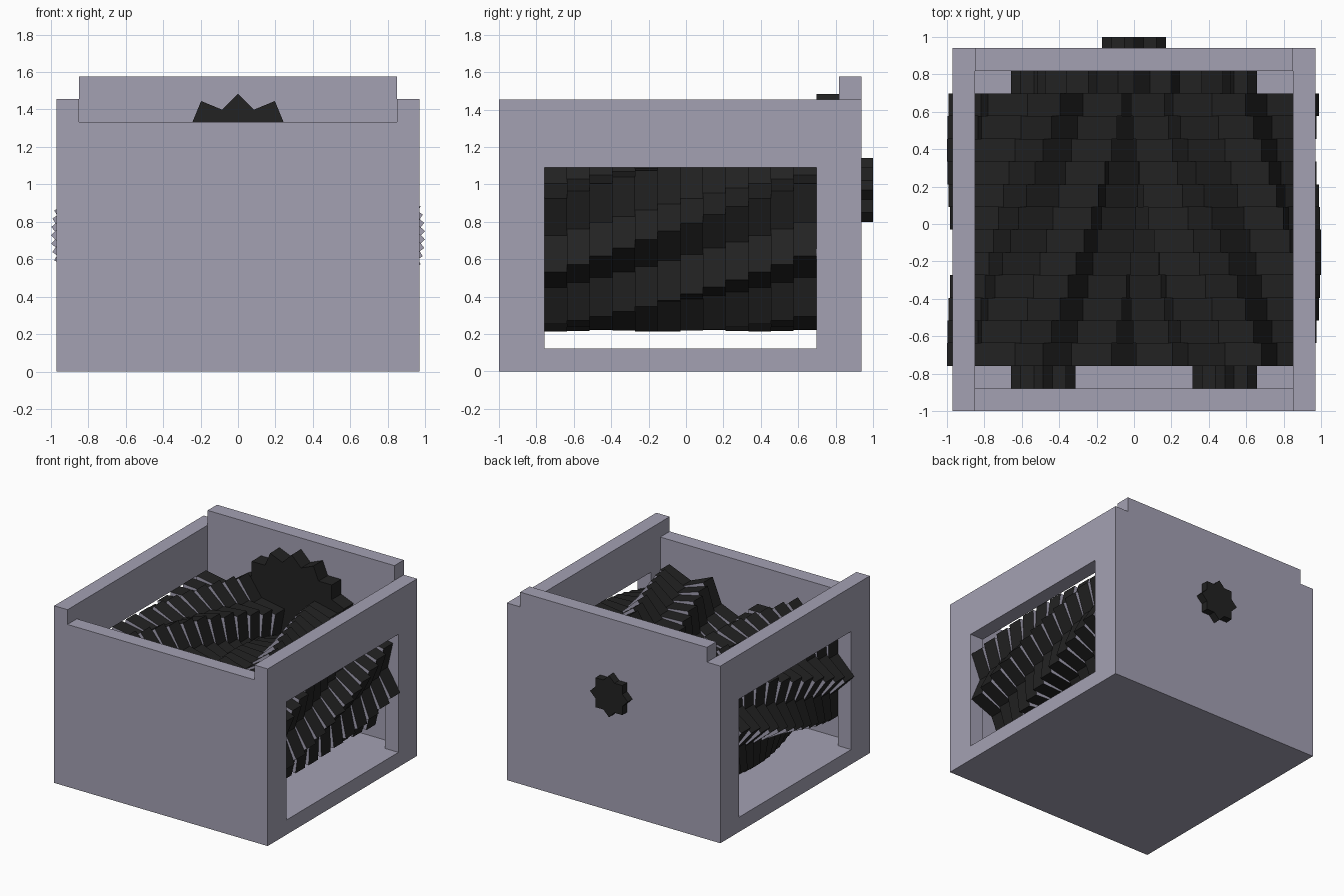
import bpy, bmesh, math

old = bpy.data.objects.get("Cube")
if old:
    bpy.data.objects.remove(old, do_unlink=True)

U = 2 / 16.5                # modelling unit: one wall thickness
Y0 = -1.0                   # outer face of the front wall
LAYERS, TWIST = 12, 5       # slices per roller, degrees of twist per slice


def material(name, color):
    m = bpy.data.materials.new(name)
    m.use_nodes = True
    m.diffuse_color = (*color, 1)
    m.node_tree.nodes["Principled BSDF"].inputs["Base Color"].default_value = (*color, 1)
    return m


GREY = material("lavender grey", (0.37, 0.355, 0.45))
BLACK = material("black", (0.016, 0.016, 0.016))


def finish(name, bm, *mats):
    bmesh.ops.recalc_face_normals(bm, faces=bm.faces)
    me = bpy.data.meshes.new(name)
    bm.to_mesh(me)
    bm.free()
    for m in mats:
        me.materials.append(m)
    ob = bpy.data.objects.new(name, me)
    bpy.context.collection.objects.link(ob)
    return ob


def box(name, x, y, z):
    """Box from (min, max) pairs in units, y counted from the front."""
    bm = bmesh.new()
    bmesh.ops.create_cube(bm, size=1)
    for v in bm.verts:
        v.co = (x[v.co.x > 0] * U, Y0 + y[v.co.y > 0] * U, z[v.co.z > 0] * U)
    return finish(name, bm, GREY)


def framed_wall(name, side):
    """Side wall with a rectangular window."""
    bm = bmesh.new()
    outer = [(0, 0), (16, 0), (16, 12), (0, 12)]
    inner = [(2, 1), (14, 1), (14, 9), (2, 9)]
    rings = [[bm.verts.new((side * x * U, Y0 + y * U, z * U)) for y, z in loop]
             for x, loop in ((8, outer), (8, inner), (7, inner), (7, outer))]
    for a, b in zip(rings, rings[1:] + rings[:1]):
        for i in range(4):
            j = (i + 1) % 4
            bm.faces.new((a[i], a[j], b[j], b[i]))
    return finish(name, bm, GREY)


def star_prism(bm, squares, width, center, y, turn=0, mirror=1, cap=0):
    """Prism along y whose section is several turned squares combined."""
    tip = width / math.sqrt(2)
    valley = width / 2 / math.cos(math.radians(45 - 45 / squares))
    n = 8 * squares
    rings = []
    for yy in y:
        ring = []
        for i in range(n):
            a = 2 * math.pi * i / n + math.radians(turn)
            r = valley if i % 2 else tip
            ring.append(bm.verts.new(((center[0] + mirror * r * math.cos(a)) * U,
                                      Y0 + yy * U,
                                      (center[1] + r * math.sin(a)) * U)))
        rings.append(ring)
    for ring in rings:
        bm.faces.new(ring).material_index = cap
    for i in range(n):
        j = (i + 1) % n
        bm.faces.new((rings[0][i], rings[0][j], rings[1][j], rings[1][i]))


# Housing
box("floor", (-7, 7), (1, 15), (0, 1))
box("front_wall", (-7, 7), (0, 1), (0, 11))
box("back_wall", (-7, 7), (15, 16), (0, 13))
framed_wall("left_wall", 1)
framed_wall("right_wall", -1)

# Counter-twisted meshing rollers with their axle stubs
for name, side, phase in (("left", 1, -22.5), ("right", -1, 0)):
    bm = bmesh.new()
    for k in range(LAYERS):
        star_prism(bm, 2, 6, (side * 4, 6), (2 + k, 3 + k), phase + TWIST * k, side, cap=1)
    finish(name + "_roller", bm, BLACK, GREY)
    bm = bmesh.new()
    for y in ((1, 2), (14, 15)):
        star_prism(bm, 2, 2, (side * 4, 6), y)
    finish(name + "_axle_stubs", bm, BLACK)

# Drive gear and the shaft through the back wall
bm = bmesh.new()
star_prism(bm, 4, 6, (0, 8), (14, 15))
finish("drive_gear", bm, BLACK)
bm = bmesh.new()
star_prism(bm, 2, 2, (0, 8), (15, 16.5))
finish("drive_shaft", bm, BLACK)
